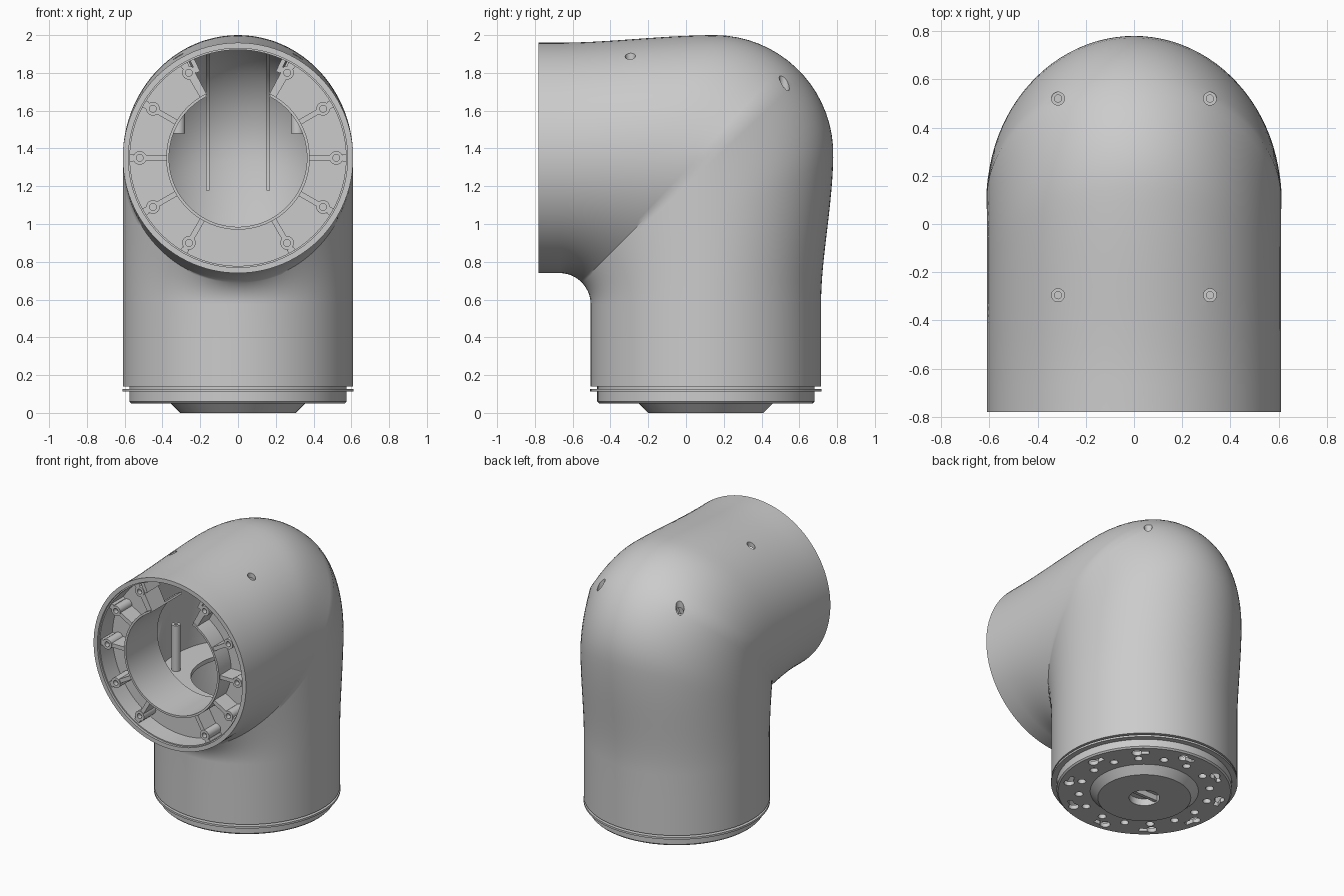
import bpy, bmesh, math
from math import sin, cos, tan, pi, radians, sqrt

if "Cube" in bpy.data.objects:
    bpy.data.objects.remove(bpy.data.objects["Cube"])

PY, PZ = -0.67, 0.575      # pivot of the elbow fillet
AX_Y, AX_Z = 0.105, 1.35   # vertical and horizontal bore axes


def finish(name, bm):
    bmesh.ops.remove_doubles(bm, verts=bm.verts, dist=1e-5)
    bmesh.ops.recalc_face_normals(bm, faces=bm.faces)
    me = bpy.data.meshes.new(name)
    bm.to_mesh(me)
    bm.free()
    ob = bpy.data.objects.new(name, me)
    bpy.context.collection.objects.link(ob)
    return ob


def smooth(ob, ang=35):
    bpy.ops.object.select_all(action='DESELECT')
    ob.select_set(True)
    bpy.context.view_layer.objects.active = ob
    bpy.ops.object.shade_smooth_by_angle(angle=radians(ang))


def cut(ob, cutter):
    cutter.hide_render = True
    m = ob.modifiers.new("cut", 'BOOLEAN')
    m.object, m.operation, m.solver, m.use_self = cutter, 'DIFFERENCE', 'EXACT', True
    bpy.context.view_layer.objects.active = ob
    bpy.ops.object.modifier_apply(modifier="cut")
    bpy.data.objects.remove(cutter)


def revolve(bm, prof, c=(0, 0), axis='Z', a0=0, a1=360, n=96):
    """Closed (radius, height) profile spun about Z at (x, y) or about Y at (x, z)."""
    full = a1 - a0 >= 360
    loops = []
    for i in range(n if full else n + 1):
        a = radians(a0 + (a1 - a0) * i / n)
        ring = []
        for r, h in prof:
            p, q = c[0] + r * cos(a), c[1] + r * sin(a)
            ring.append(bm.verts.new((p, q, h) if axis == 'Z' else (p, h, q)))
        loops.append(ring)
    k = len(prof)
    for i in range(n):
        A, B = loops[i], loops[(i + 1) % len(loops)]
        for j in range(k):
            bm.faces.new((A[j], A[(j + 1) % k], B[(j + 1) % k], B[j]))
    if not full:
        bm.faces.new(loops[0])
        bm.faces.new(loops[-1])


def rect(r0, r1, h0, h1):
    return [(r0, h0), (r1, h0), (r1, h1), (r0, h1)]


def block(bm, pts, n):
    """Hexahedron from a quad extruded by the vector n."""
    a = [bm.verts.new(p) for p in pts]
    b = [bm.verts.new([p[i] + n[i] for i in range(3)]) for p in pts]
    bm.faces.new(a)
    bm.faces.new(b)
    for i in range(4):
        bm.faces.new((a[i], a[(i + 1) % 4], b[(i + 1) % 4], b[i]))


def outer_dist(th):
    """Distance from the pivot to the back/top silhouette."""
    u0, v0, R = 0.82, 0.795, 0.63
    ease = lambda t: t * t * (3 - 2 * t)
    if th < math.atan2(v0, u0 + R):
        return (1.385 + 0.065 * ease(min(1, tan(th) * 1.42 / v0))) / cos(th)
    if th > math.atan2(v0 + R, u0):
        return (1.385 + 0.04 * ease(min(1, 1.40 / tan(th) / u0))) / sin(th)
    d = u0 * cos(th) + v0 * sin(th)
    return d + sqrt(d * d - u0 * u0 - v0 * v0 + R * R)


def shell_pt(th, x, s, t):
    """Point on the elbow section at fan angle th; x, s on the unit circle; t = inset."""
    c = 0.775 / max(cos(th), sin(th))
    a = (outer_dist(th) - c if s > 0 else c - 0.165) - t
    r = c + a * s
    return ((0.61 - t) * x, PY + r * cos(th), PZ + r * sin(th))


# elbow shell: outer and inner skins lofted in a fan about the inside fillet
bm = bmesh.new()
N, F = 96, 48
stations = [(0, 0.14 - PZ, 0), (0, -0.2, 0)]
stations += [(pi / 2 * i / F, 0, 0) for i in range(F + 1)] + [(pi / 2, 0, -0.78 - PY)]
skins = []
for t in (0, 0.03):
    loops = []
    for th, dz, dy in stations:
        ring = []
        for k in range(N):
            f = 2 * pi * k / N
            x, y, z = shell_pt(th, cos(f), sin(f), t)
            ring.append(bm.verts.new((x, y + dy, z + dz)))
        loops.append(ring)
    skins.append(loops)
path = skins[0] + skins[1][::-1]
for i in range(len(path)):
    A, B = path[i], path[(i + 1) % len(path)]
    for k in range(N):
        bm.faces.new((A[k], A[(k + 1) % N], B[(k + 1) % N], B[k]))
shell = finish("elbow_shell", bm)

# screw holes through the top of the shell
bm = bmesh.new()
for sx in (-1, 1):
    for y in (-0.295, 0.52):
        revolve(bm, rect(0, 0.027, 1.6, 2.1), (sx * 0.315, y), n=24)
cut(shell, finish("hole_cutter", bm))
smooth(shell)

# screw bosses under the holes
bm = bmesh.new()
for sx in (-1, 1):
    for y, z0, z1 in ((-0.295, 1.72, 1.84), (0.52, 1.48, 1.69)):
        revolve(bm, rect(0.015, 0.035, z0, z1), (sx * 0.315, y), n=24)
smooth(finish("screw_bosses", bm))

# stiffening ribs on the inside of the back wall
bm = bmesh.new()
for sx in (-1, 1):
    prev = None
    for i in range(21):
        th = radians(24 + 44 * i / 20)
        s = sqrt(1 - (0.16 / 0.58) ** 2)
        o, q = shell_pt(th, 0, s, 0.025), shell_pt(th, 0, s, 0.07)
        loop = [bm.verts.new((sx * 0.16 + d, p[1], p[2]))
                for d, p in ((-0.01, o), (0.01, o), (0.01, q), (-0.01, q))]
        if prev:
            for j in range(4):
                bm.faces.new((prev[j], prev[(j + 1) % 4], loop[(j + 1) % 4], loop[j]))
        if i in (0, 20):
            bm.faces.new(loop)
        prev = loop
smooth(finish("back_ribs", bm))

# front flange: pocket floor, bore tube (both open at the top) and rim lip
C = (0, AX_Z)
bm = bmesh.new()
revolve(bm, rect(0.37, 0.59, -0.62, -0.59), C, 'Y', 117, 423)
smooth(finish("flange_floor", bm))
bm = bmesh.new()
revolve(bm, rect(0.365, 0.38, -0.76, -0.40), C, 'Y', 117, 423)
smooth(finish("flange_bore_tube", bm))
bm = bmesh.new()
revolve(bm, rect(0.572, 0.592, -0.762, -0.59), C, 'Y')
smooth(finish("flange_rim", bm))

# ten screw posts with radial webs, plus the two end walls of the gap
bm = bmesh.new()
for deg in (0, 30, 60, 120, 150, 180, 210, 240, 300, 330):
    a = radians(deg)
    revolve(bm, rect(0.018, 0.036, -0.755, -0.60),
            (0.52 * cos(a), AX_Z + 0.52 * sin(a)), 'Y', n=24)
    revolve(bm, rect(0, 0.02, -0.72, -0.60),
            (0.52 * cos(a), AX_Z + 0.52 * sin(a)), 'Y', n=24)
webs = [(30 * k, 0.372, 0.487, 0.014) for k in (0, 1, 2, 4, 5, 6, 7, 8, 10, 11)]
webs += [(30 * k, 0.553, 0.585, 0.02) for k in (0, 1, 2, 4, 5, 6, 7, 8, 10, 11)]
webs += [(62, 0.372, 0.50, 0.012), (118, 0.372, 0.50, 0.012),
         (65, 0.50, 0.585, 0.012), (115, 0.50, 0.585, 0.012)]
for deg, r0, r1, w in webs:
    a = radians(deg)
    q = [(r * cos(a) - v * sin(a), -0.75, AX_Z + r * sin(a) + v * cos(a))
         for r, v in ((r0, -w), (r1, -w), (r1, w), (r0, w))]
    block(bm, q, (0, 0.15, 0))
smooth(finish("flange_posts", bm))

# inner mounting plate with two standing posts
bm = bmesh.new()
revolve(bm, rect(0.37, 0.585, 0.90, 0.93), (0, AX_Y))
smooth(finish("inner_plate", bm))
bm = bmesh.new()
for sx in (-1, 1):
    revolve(bm, rect(0.012, 0.03, 0.92, 1.26), (sx * 0.44, -0.08), n=24)
smooth(finish("inner_posts", bm))

# bottom cover: cup with tapered centre boss
B = (0, AX_Y)
bm = bmesh.new()
revolve(bm, [(0.10, 0), (0.305, 0), (0.355, 0.05), (0.565, 0.05), (0.575, 0.06), (0.575, 0.145),
             (0.585, 0.145), (0.585, 0.18), (0.55, 0.18), (0.55, 0.08), (0.10, 0.08)], B)
cover = finish("bottom_cover", bm)

# cover holes: a ring of round holes and a ring of keyholes
bm = bmesh.new()
for k in range(16):
    a = 2 * pi * k / 16
    revolve(bm, rect(0, 0.027, 0.02, 0.12), (0.43 * cos(a), AX_Y + 0.43 * sin(a)), n=20)
for k in range(10):
    a = 2 * pi * k / 10 + 0.15
    revolve(bm, rect(0, 0.034, 0.02, 0.12), (0.505 * cos(a), AX_Y + 0.505 * sin(a)), n=20)
    q = [(r * cos(a + d), AX_Y + r * sin(a + d), 0.021)
         for r, d in ((0.488, 0), (0.522, 0), (0.522, 0.16), (0.488, 0.16))]
    block(bm, q, (0, 0, 0.098))
cut(cover, finish("cover_cutter", bm))
smooth(cover)

# seal ring, centre plug and its cross bar
bm = bmesh.new()
revolve(bm, rect(0.57, 0.612, 0.112, 0.126), B)
smooth(finish("seal_ring", bm))
bm = bmesh.new()
revolve(bm, rect(0, 0.102, 0.05, 0.07), B, n=48)
smooth(finish("centre_plug", bm))
bm = bmesh.new()
block(bm, [(-0.1, AX_Y - 0.012, 0.01), (0.1, AX_Y - 0.012, 0.01),
           (0.1, AX_Y + 0.012, 0.01), (-0.1, AX_Y + 0.012, 0.01)], (0, 0, 0.045))
finish("centre_bar", bm)
